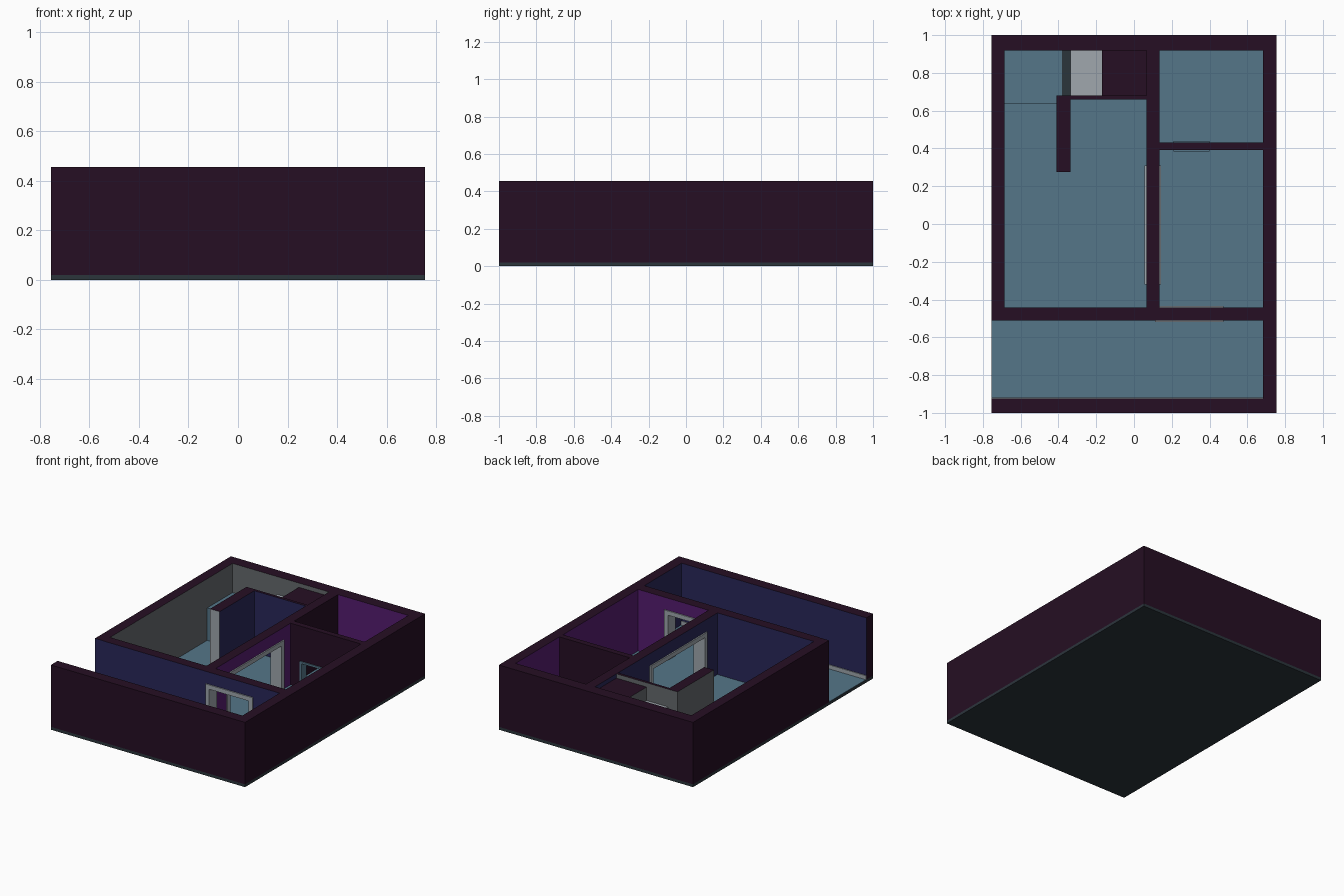
import bpy, bmesh

if "Cube" in bpy.data.objects:
    bpy.data.objects.remove(bpy.data.objects["Cube"])

def mat(name, r, g, b):
    m = bpy.data.materials.new(name)
    m.diffuse_color = (r, g, b, 1)
    m.use_nodes = True
    m.node_tree.nodes["Principled BSDF"].inputs["Base Color"].default_value = m.diffuse_color
    return m

DARK = mat("dark plum", .019, .0045, .017)
FLOOR = mat("floor blue", .09, .18, .25)
SLAB = mat("slab slate", .024, .035, .044)
NAVY = mat("navy wall", .022, .021, .1)
PURPLE = mat("purple wall", .092, .012, .16)
GREY = mat("grey wall", .13, .143, .152)
WHITE = mat("trim white", .35, .385, .42)

H = 0.455   # wall top
B = 0.02    # slab top
DIRS = {"l": (0, -1), "r": (0, 1), "f": (1, -1), "b": (1, 1), "d": (2, -1), "u": (2, 1)}


def box(name, x0, x1, y0, y1, z0=B, z1=H, base=DARK, **sides):
    """Box whose faces may be coloured by direction: l, r, f, b, d, u."""
    me = bpy.data.meshes.new(name)
    bm = bmesh.new()
    bmesh.ops.create_cube(bm, size=1)
    for v in bm.verts:
        v.co = ((x0 + x1) / 2 + v.co.x * (x1 - x0),
                (y0 + y1) / 2 + v.co.y * (y1 - y0),
                (z0 + z1) / 2 + v.co.z * (z1 - z0))
    bm.normal_update()
    me.materials.append(base)
    for i, (key, m) in enumerate(sides.items(), 1):
        me.materials.append(m)
        axis, sign = DIRS[key]
        for f in bm.faces:
            if f.normal[axis] * sign > .9:
                f.material_index = i
    bm.to_mesh(me)
    bm.free()
    ob = bpy.data.objects.new(name, me)
    bpy.context.collection.objects.link(ob)
    return ob


def frame(name, axis, a0, a1, t0, t1, top, w, m):
    """Door lining running along axis, through the wall from t0 to t1."""
    parts = [("left_jamb", a0, a0 + w, B, top), ("right_jamb", a1 - w, a1, B, top),
             ("head", a0 + w, a1 - w, top - w, top)]
    for part, p, q, z0, z1 in parts:
        if axis == "x":
            box(f"{name}_{part}", p, q, t0, t1, z0, z1, m)
        else:
            box(f"{name}_{part}", t0, t1, p, q, z0, z1, m)


# Slab and floor finish
box("slab", -.755, .755, -1, 1, 0, B, SLAB)
box("floor", -.754, .70, -.95, .95, B - .005, B + .002, FLOOR)

# Outer walls, split where the room behind changes
box("front_wall", -.755, .755, -1, -.925, b=NAVY)
box("left_wall", -.755, -.685, -.51, 1, r=GREY, f=NAVY)
box("back_wall_left", -.685, .1, .918, 1, f=GREY)
box("back_wall_right", .1, .755, .918, 1, f=PURPLE)
box("right_wall_corridor", .682, .755, -.925, -.475, l=NAVY)
box("right_wall_rooms", .682, .755, -.475, .918, l=PURPLE)
box("corridor_skirting", -.755, .682, -.925, -.919, B, B + .03, WHITE)

# Corridor wall with door
CY = (-.512, -.442)
box("corridor_wall_left", -.685, .1, *CY, f=NAVY, b=NAVY)
box("corridor_wall_stub", .1, .11, *CY, f=NAVY, b=PURPLE)
box("corridor_wall_right", .475, .682, *CY, f=NAVY, b=PURPLE)
box("corridor_wall_lintel", .11, .475, *CY, .37, H, f=NAVY, b=PURPLE)
frame("corridor_door", "x", .11, .475, -.52, -.434, .37, .03, WHITE)

# Middle wall with wide opening
MX = (.065, .135)
box("middle_wall_front", *MX, -.442, -.32, l=NAVY, r=PURPLE)
box("middle_wall_back", *MX, .31, .41, l=NAVY, r=PURPLE)
box("middle_wall_far", *MX, .41, .918, l=NAVY)
box("middle_wall_lintel", *MX, -.32, .31, .37, H, l=NAVY, r=PURPLE)
frame("middle_door", "y", -.32, .31, .056, .144, .37, .03, WHITE)

# Partition between the right-hand rooms, with low doorway
PY = (.392, .432)
box("partition_left", .135, .21, *PY)
box("partition_right", .40, .682, *PY)
box("partition_lintel", .21, .40, *PY, .21, H)
frame("low_door", "x", .21, .40, .385, .439, .21, .014, FLOOR)

# Nook walls beside the stair
box("nook_back_wall", -.335, .065, .66, .68, f=NAVY, b=GREY)
box("nook_side_wall", -.41, -.335, .275, .68, l=GREY, r=NAVY, b=GREY, f=WHITE)

# Raised landing and steps
box("landing", -.685, -.41, .635, .918, B, .25, FLOOR)
box("landing_end", -.41, -.38, .68, .918, B, .25, FLOOR)
box("lower_step", -.38, -.335, .68, .918, B, .25, SLAB)
box("upper_step", -.335, -.17, .68, .918, B, .33, WHITE)
box("top_block", -.17, .065, .68, .918, B, .425, DARK, l=GREY)
